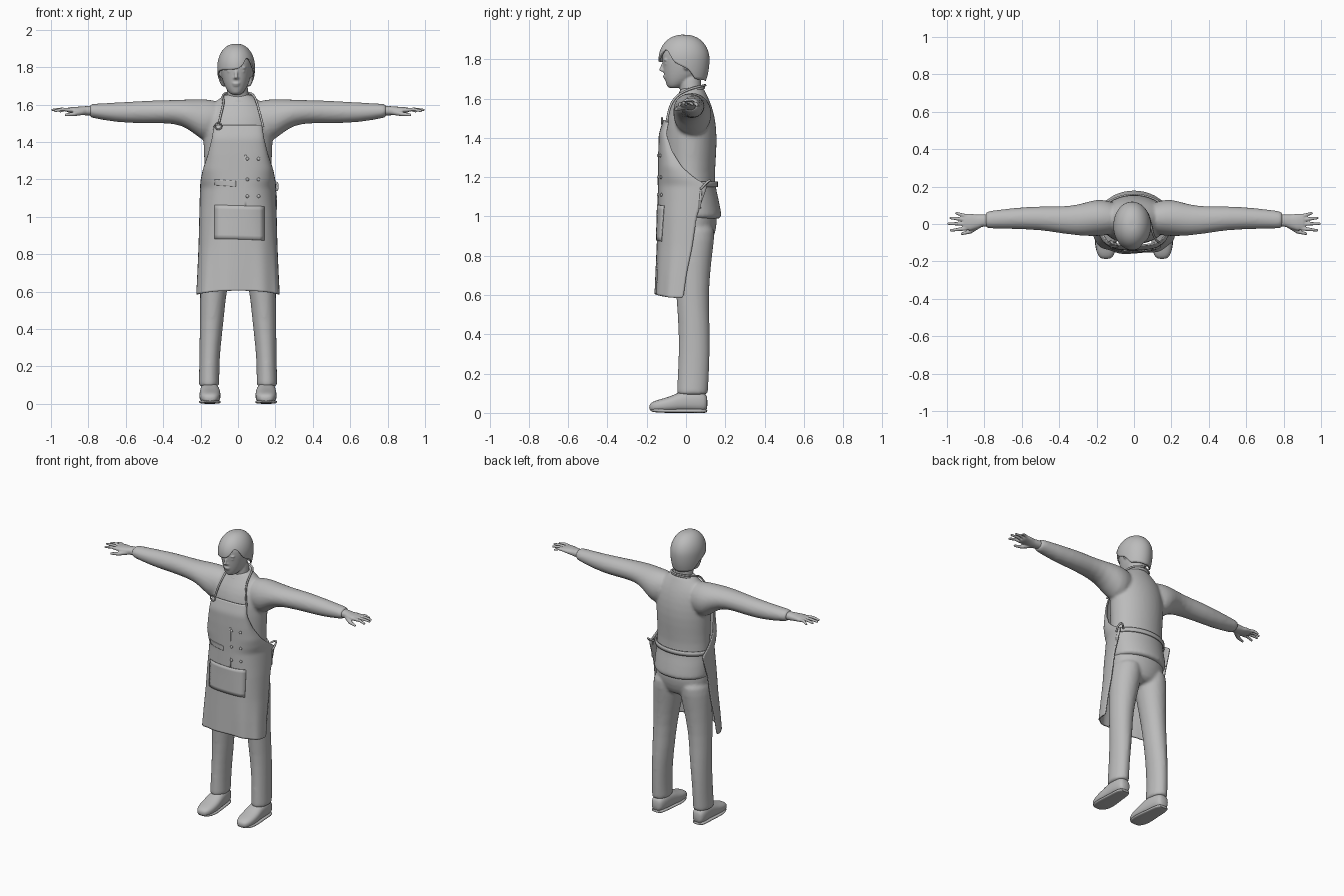
import bpy, bmesh, math
from mathutils import Vector, Matrix

if "Cube" in bpy.data.objects:
    bpy.data.objects.remove(bpy.data.objects["Cube"])

grey = bpy.data.materials.new("plain_grey")
grey.diffuse_color = (0.5, 0.5, 0.5, 1)
grey.use_nodes = True
grey.node_tree.nodes["Principled BSDF"].inputs["Base Color"].default_value = grey.diffuse_color


def finish(name, bm, subsurf=0, voxel=0, solid=0, angle=50):
    bmesh.ops.recalc_face_normals(bm, faces=bm.faces[:])
    me = bpy.data.meshes.new(name)
    bm.to_mesh(me)
    bm.free()
    ob = bpy.data.objects.new(name, me)
    bpy.context.collection.objects.link(ob)
    me.materials.append(grey)
    bpy.ops.object.select_all(action='DESELECT')
    ob.select_set(True)
    bpy.context.view_layer.objects.active = ob
    bpy.ops.object.shade_smooth_by_angle(angle=math.radians(angle))
    if subsurf:
        ob.modifiers.new("subsurf", 'SUBSURF').levels = subsurf
        ob.modifiers["subsurf"].render_levels = subsurf
    if solid:
        m = ob.modifiers.new("solid", 'SOLIDIFY')
        m.thickness, m.offset = solid, 0
    if voxel:
        m = ob.modifiers.new("remesh", 'REMESH')
        m.mode, m.voxel_size, m.use_smooth_shade = 'VOXEL', voxel, True
        m = ob.modifiers.new("relax", 'SMOOTH')
        m.factor, m.iterations = 0.5, 5
    return ob


def spow(v, e):
    return math.copysign(abs(v) ** e, v)


def loft(bm, rings, axis='z', s=1, e=1.0, n=24):
    """Skin ellipses (position, centre a, centre b, radius a, radius b) along an axis."""
    loops = []
    for p, a, b, ra, rb in rings:
        loop = []
        for i in range(n):
            t = 2 * math.pi * i / n
            u, v = a + ra * spow(math.cos(t), e), b + rb * spow(math.sin(t), e)
            x, y, z = {'x': (p, u, v), 'y': (u, p, v), 'z': (u, v, p)}[axis]
            loop.append(bm.verts.new((s * x, y, z)))
        loops.append(loop)
    for l0, l1 in zip(loops, loops[1:]):
        for i in range(n):
            bm.faces.new((l0[i], l0[(i + 1) % n], l1[(i + 1) % n], l1[i]))
    bm.faces.new(loops[0])
    bm.faces.new(loops[-1])


def ball(bm, c, r, tilt=0):
    m = Matrix.Translation(c) @ Matrix.Rotation(tilt, 4, 'Y') @ Matrix.Diagonal((*r, 1))
    bmesh.ops.create_uvsphere(bm, u_segments=16, v_segments=10, radius=1, matrix=m)


def limb(bm, p, q, r0, r1):
    p, q = Vector(p), Vector(q)
    rot = (q - p).to_track_quat('Z', 'Y').to_matrix().to_4x4()
    bmesh.ops.create_cone(bm, cap_ends=True, segments=10, radius1=r0, radius2=r1,
                          depth=(q - p).length, matrix=Matrix.Translation((p + q) / 2) @ rot)
    ball(bm, q, (r1, r1, r1))


def cord(name, pts, r, cyclic=False):
    cu = bpy.data.curves.new(name, 'CURVE')
    cu.dimensions, cu.bevel_depth, cu.bevel_resolution = '3D', r, 2
    sp = cu.splines.new('NURBS')
    sp.points.add(len(pts) - 1)
    for p, co in zip(sp.points, pts):
        p.co = (*co, 1)
    sp.use_endpoint_u, sp.use_cyclic_u, sp.order_u = not cyclic, cyclic, 3
    ob = bpy.data.objects.new(name, cu)
    bpy.context.collection.objects.link(ob)
    cu.materials.append(grey)
    bpy.ops.object.select_all(action='DESELECT')
    ob.select_set(True)
    bpy.context.view_layer.objects.active = ob
    bpy.ops.object.convert(target='MESH')


def lerp_rows(rows, k):
    for a, b in zip(rows, rows[1:]):
        if min(a[0], b[0]) <= k <= max(a[0], b[0]):
            f = (k - a[0]) / (b[0] - a[0])
            return [p + (q - p) * f for p, q in zip(a, b)]
    return rows[-1] if abs(k - rows[-1][0]) < abs(k - rows[0][0]) else rows[0]


# Shirt: torso with flared tail, plus both sleeves, fused
bm = bmesh.new()
loft(bm, [(.985, 0, .046, .187, .138), (.995, 0, .046, .187, .138), (1.08, 0, .037, .187, .133),
          (1.17, 0, .022, .181, .123), (1.28, 0, .022, .18, .13), (1.40, 0, .024, .188, .136),
          (1.50, 0, .024, .187, .126), (1.57, 0, .028, .172, .102), (1.62, 0, .033, .115, .073),
          (1.65, 0, .032, .078, .06), (1.655, 0, .032, .07, .055)])
for s in (1, -1):
    loft(bm, [(.08, .03, 1.53, .08, .09), (.17, .035, 1.51, .10, .12), (.23, .03, 1.535, .096, .094),
              (.30, .02, 1.56, .082, .067), (.40, .022, 1.562, .071, .061), (.50, .032, 1.56, .064, .061),
              (.65, .03, 1.557, .057, .054), (.785, .022, 1.567, .046, .037), (.795, .022, 1.567, .045, .036)],
         'x', s)
finish("shirt", bm, 1, .01)

# Trousers: hips and two legs, fused
bm = bmesh.new()
loft(bm, [(.84, 0, .035, .10, .085), (.90, 0, .035, .18, .11), (.97, 0, .035, .185, .128),
          (1.05, 0, .03, .178, .12), (1.12, 0, .025, .17, .11)])
for s in (1, -1):
    loft(bm, [(.98, .095, .035, .09, .115), (.88, .1, .035, .098, .11), (.78, .112, .035, .09, .095),
              (.60, .133, .031, .07, .083), (.45, .14, .042, .065, .08), (.30, .15, .042, .056, .08),
              (.18, .154, .037, .054, .08), (.10, .155, .032, .056, .08), (.09, .155, .032, .056, .08)], 'z', s)
finish("trousers", bm, 1, .01)

# Shoes with soles
for s, side in ((1, "left"), (-1, "right")):
    bm = bmesh.new()
    loft(bm, [(.11, .155, .05, .025, .03), (.095, .155, .055, .042, .05), (.04, .153, .062, .05, .056),
              (-.02, .15, .06, .053, .054), (-.07, .15, .046, .058, .041), (-.13, .15, .037, .056, .033),
              (-.17, .15, .032, .043, .026), (-.188, .15, .028, .022, .014)], 'y', s, .8)
    loft(bm, [(.11, .155, .010, .03, .010), (.08, .155, .010, .047, .010), (0, .152, .010, .05, .010),
              (-.08, .15, .010, .061, .010), (-.14, .15, .011, .057, .010), (-.185, .15, .016, .03, .010)],
         'y', s, .6)
    finish(side + "_shoe", bm, 1)

# Hands with fingers and thumb
for s, side in ((1, "left"), (-1, "right")):
    bm = bmesh.new()
    loft(bm, [(.77, .02, 1.567, .032, .026), (.81, .018, 1.567, .033, .025), (.84, .012, 1.567, .038, .022),
              (.875, .01, 1.57, .045, .018), (.905, .011, 1.571, .043, .014), (.915, .011, 1.571, .038, .01)],
         'x', s, .9)
    for y0, y1, x1, z1 in ((-.024, -.034, .978, 1.566), (0, .002, .992, 1.571),
                           (.023, .032, .98, 1.569), (.042, .058, .95, 1.564)):
        mid = (s * (.45 + x1 / 2), (y0 + y1) / 2, 1.575)
        limb(bm, (s * .895, y0, 1.571), mid, .011, .0095)
        limb(bm, mid, (s * x1, y1, z1), .0095, .0075)
    limb(bm, (s * .825, -.002, 1.562), (s * .875, -.04, 1.55), .018, .012)
    limb(bm, (s * .875, -.04, 1.55), (s * .92, -.052, 1.545), .012, .008)
    finish(side + "_hand", bm, 0, .004)

# Head and neck, with nose, brow, lips, cheeks and ears
bm = bmesh.new()
loft(bm, [(1.57, 0, .03, .062, .05), (1.64, 0, .024, .058, .054), (1.70, -.005, .02, .058, .058),
          (1.74, -.008, .015, .05, .05)])
loft(bm, [(1.652, -.01, -.06, .02, .025), (1.66, -.01, -.055, .036, .04), (1.685, -.01, -.035, .055, .07),
          (1.72, -.01, -.016, .071, .097), (1.76, -.01, -.008, .081, .109), (1.80, -.01, -.008, .087, .114),
          (1.85, -.01, -.008, .086, .113), (1.89, -.01, -.008, .065, .085), (1.905, -.01, -.008, .03, .04)])
limb(bm, (-.01, -.113, 1.79), (-.01, -.127, 1.748), .007, .011)
ball(bm, (-.01, -.113, 1.742), (.018, .012, .008))
ball(bm, (-.01, -.108, 1.713), (.022, .011, .005))
ball(bm, (-.01, -.103, 1.703), (.019, .012, .006))
ball(bm, (-.01, -.085, 1.672), (.02, .015, .014))
for s in (1, -1):
    ball(bm, (-.01 + s * .034, -.103, 1.797), (.022, .012, .006))
    ball(bm, (-.01 + s * .034, -.101, 1.778), (.014, .009, .006))
    ball(bm, (-.01 + s * .087, .002, 1.775), (.009, .018, .032), s * .2)
finish("head", bm, 1, .005)

# Hair cap with a swept fringe: lower edge height by angle from the front
edge = [(-180, 1.69), (-120, 1.70), (-100, 1.75), (-72, 1.775), (-50, 1.785), (-20, 1.787), (5, 1.79),
        (20, 1.81), (35, 1.85), (50, 1.84), (66, 1.79), (75, 1.775), (100, 1.75), (120, 1.70), (180, 1.69)]
bm = bmesh.new()
N, M, zc = 60, 14, 1.80
cols = []
for i in range(N):
    deg = -180 + 360 * i / N
    zb, a = lerp_rows(edge, deg)[1], math.radians(deg)
    tb = math.acos((zb - zc) / .122) if zb > zc else math.pi / 2 + math.asin((zc - zb) / .2)
    col = []
    for j in range(1, M + 1):
        t = tb * j / M
        r = math.sin(t) ** .9
        z = zc + math.cos(t) * (.122 if t < math.pi / 2 else .2)
        col.append(bm.verts.new((-.01 + .097 * r * math.sin(a), -.01 - .126 * r * math.cos(a), z)))
    cols.append(col)
for c0, c1 in zip(cols, cols[1:] + cols[:1]):
    for j in range(M - 1):
        bm.faces.new((c0[j], c0[j + 1], c1[j + 1], c1[j]))
bm.faces.new([c[0] for c in cols])
finish("hair", bm, 1, 0, .008)

# Apron: rows of height, half width, front depth, side edge depth
rows = [(1.49, .125, -.112, -.085), (1.42, .135, -.135, -.10), (1.33, .158, -.137, -.07),
        (1.25, .185, -.137, -.02), (1.19, .197, -.137, .05), (1.16, .199, -.137, .11),
        (1.0, .203, -.14, .055), (.85, .207, -.145, .03), (.72, .213, -.15, 0), (.605, .219, -.154, -.018)]
E = .75


def apron_point(t, z):
    _, w, yf, ye = lerp_rows(rows, z)
    low = max(0, min(1, (1.0 - z) / .4))
    x = w * spow(math.sin(t), E)
    y = ye - (ye - yf) * max(0, math.cos(t)) ** E + .004 * low * math.sin(9 * t)
    return Vector((x, y, z - .02 * low * math.sin(t) ** 2))


def apron_patch(name, x0, x1, z0, z1, tilt=0, lift=.007):
    bm = bmesh.new()
    grid = []
    for i in range(11):
        x = x0 + (x1 - x0) * i / 10
        col = []
        for j in range(9):
            z = z0 + (z1 - z0) * j / 8 + tilt * x
            t = math.asin(spow(x / lerp_rows(rows, z)[1], 1 / E))
            col.append(bm.verts.new(apron_point(t, z) - Vector((0, lift, 0))))
        grid.append(col)
    for a, b in zip(grid, grid[1:]):
        for j in range(8):
            bm.faces.new((a[j], b[j], b[j + 1], a[j + 1]))
    finish(name, bm, 0, 0, .005)


bm = bmesh.new()
grid = [[bm.verts.new(apron_point(math.pi * (i / 40 - .5), 1.49 - .885 * j / 45)) for i in range(41)]
        for j in range(46)]
for a, b in zip(grid, grid[1:]):
    for i in range(40):
        bm.faces.new((a[i], a[i + 1], b[i + 1], b[i]))
finish("apron", bm, 1, 0, .008)

# Apron pocket, flap, placket and buttons
apron_patch("front_pocket", -.125, .14, .88, 1.06, -.03)
apron_patch("pen_pocket", -.125, -.01, 1.16, 1.19, -.08, .005)
apron_patch("placket", .035, .045, 1.05, 1.33, 0, .004)
bm = bmesh.new()
for x in (.05, .11):
    for z in (1.11, 1.20, 1.31):
        t = math.asin((x / lerp_rows(rows, z)[1]) ** (1 / E))
        ball(bm, apron_point(t, z) - Vector((0, .006, 0)), (.009, .006, .009))
finish("buttons", bm)

# Collar, neck straps and strap ring
ring = [2 * math.pi * i / 16 for i in range(16)]
cord("collar", [(.072 * math.cos(a), .026 + .062 * math.sin(a), 1.635 + .022 * math.sin(a)) for a in ring],
     .010, True)
for s, side, x0, x1 in ((1, "left", .135, .10), (-1, "right", .107, .075)):
    cord(side + "_strap", [(s * x0, -.098, 1.48), (s * (x0 + x1) / 2, -.088, 1.55), (s * x1, -.05, 1.615),
                           (s * .085, .02, 1.65), (s * .06, .085, 1.665), (0, .098, 1.668)], .006)
cord("strap_ring", [(-.105 + .018 * math.cos(a), -.122, 1.485 + .018 * math.sin(a)) for a in ring], .004, True)

# Waist tie around the back, with a loop and hanging end at the side
bm = bmesh.new()
pts = [math.radians(-20 + 220 * i / 30) for i in range(31)]
lo, hi = ([bm.verts.new((.193 * math.cos(a), .02 + .138 * math.sin(a), z)) for a in pts] for z in (1.15, 1.178))
for i in range(30):
    bm.faces.new((lo[i], lo[i + 1], hi[i + 1], hi[i]))
finish("waist_tie", bm, 1, 0, .008)
cord("tie_loop", [(.17, .10, 1.165), (.20, .13, 1.19), (.215, .10, 1.17), (.205, .07, 1.13), (.185, .08, 1.16)], .006)
cord("tie_end", [(.19, .08, 1.165), (.207, .075, 1.12), (.203, .07, 1.04)], .006)
